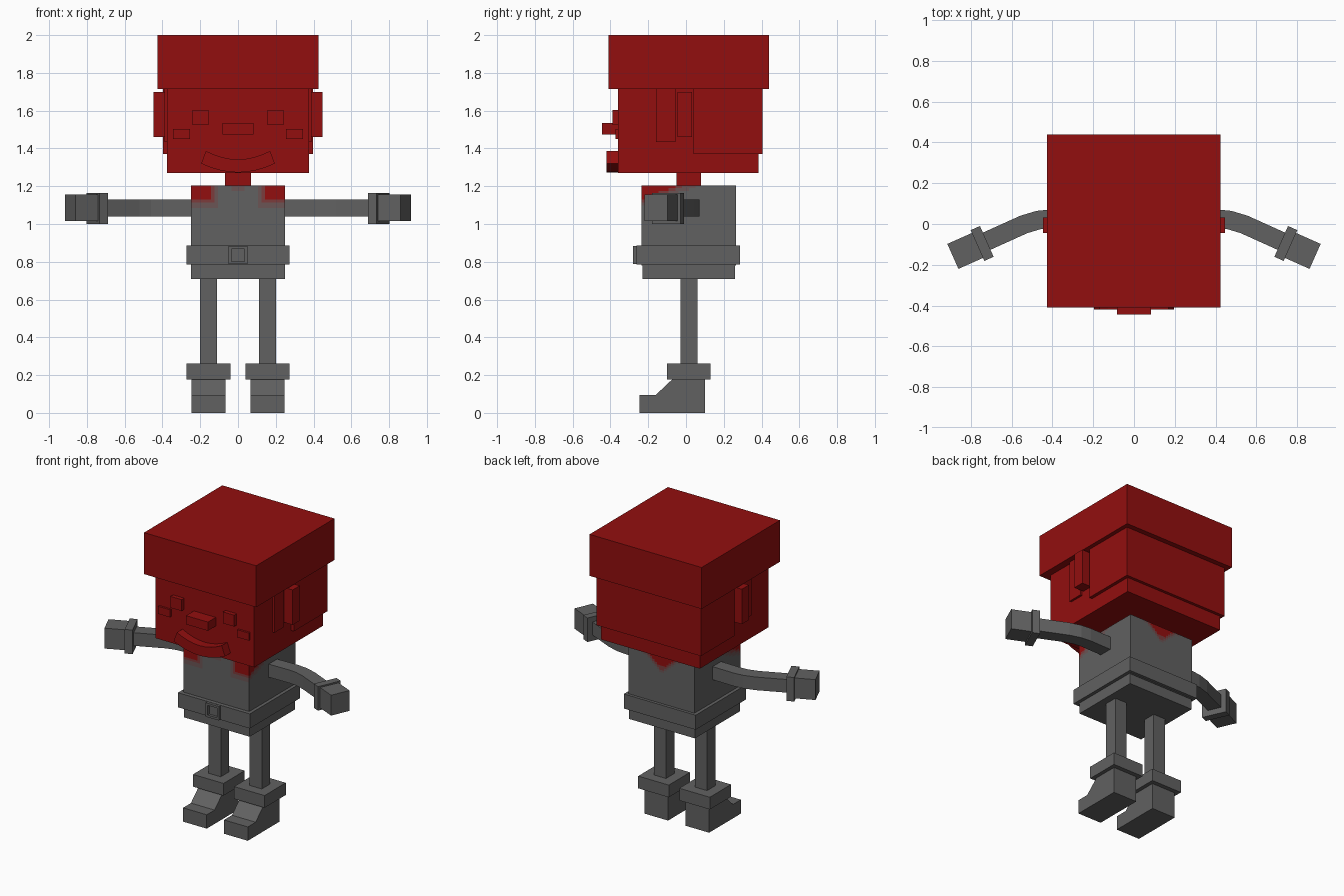
import bpy, bmesh, math
from mathutils import Matrix, Vector

if "Cube" in bpy.data.objects:
    bpy.data.objects.remove(bpy.data.objects["Cube"])


def material(name, rgb):
    m = bpy.data.materials.new(name)
    m.diffuse_color = (*rgb, 1)
    m.use_nodes = True
    m.node_tree.nodes["Principled BSDF"].inputs["Base Color"].default_value = m.diffuse_color
    return m


RED = material("red", (0.29, 0.0045, 0.0045))
GREY = material("grey", (0.120, 0.120, 0.120))
DUSTY = material("dusty_red", (0.20, 0.045, 0.045))
WARM = material("warm_grey", (0.145, 0.09, 0.09))


def finish(name, bm, mat):
    bmesh.ops.recalc_face_normals(bm, faces=bm.faces)
    me = bpy.data.meshes.new(name)
    bm.to_mesh(me)
    bm.free()
    me.materials.append(mat)
    ob = bpy.data.objects.new(name, me)
    bpy.context.collection.objects.link(ob)
    return ob


def box(name, x, y, z, mat, turn=0.0):
    """Box from (min, max) ranges, optionally turned about its vertical axis."""
    bm = bmesh.new()
    size = [b - a for a, b in (x, y, z)]
    mid = Vector([(a + b) / 2 for a, b in (x, y, z)])
    mat4 = Matrix.Translation(mid) @ Matrix.Rotation(turn, 4, 'Z') @ Matrix.Diagonal((*size, 1))
    bmesh.ops.create_cube(bm, size=1, matrix=mat4)
    return finish(name, bm, mat)


def skin(name, rings, mat):
    """Join equal-sized rings of points into a closed solid."""
    bm = bmesh.new()
    vs = [[bm.verts.new(p) for p in r] for r in rings]
    n = len(vs[0])
    for a, b in zip(vs, vs[1:]):
        for i in range(n):
            j = (i + 1) % n
            bm.faces.new((a[i], a[j], b[j], b[i]))
    bm.faces.new(vs[0])
    bm.faces.new(vs[-1])
    return finish(name, bm, mat)


# Head, hat and hair
box("hat", (-0.427, 0.425), (-0.41, 0.44), (1.715, 2.0), RED)
box("head", (-0.375, 0.375), (-0.36, 0.385), (1.27, 1.72), RED)
box("back_hair", (-0.397, 0.397), (0.04, 0.405), (1.37, 1.72), RED)
box("neck", (-0.068, 0.068), (-0.05, 0.08), (1.19, 1.28), RED)
box("nose", (-0.083, 0.083), (-0.445, -0.35), (1.475, 1.535), RED)

# Curved mouth
rings = []
for i in range(9):
    t = -1 + i / 4
    top = (0.17 * t, 1.342 + 0.045 * t * t)
    low = (0.195 * t, 1.273 + 0.047 * t * t)
    rings.append([(top[0], -0.42, top[1]), (top[0], -0.35, top[1]),
                  (low[0], -0.35, low[1]), (low[0], -0.42, low[1])])
skin("mouth", rings, RED)

# Torso with soft-edged collar patches
torso = box("torso", (-0.25, 0.25), (-0.235, 0.265), (0.78, 1.205), GREY)
for m in (RED, DUSTY, WARM):
    torso.data.materials.append(m)
bm = bmesh.new()
bm.from_mesh(torso.data)
bmesh.ops.subdivide_edges(bm, edges=bm.edges, cuts=27, use_grid_fill=True)
for f in bm.faces:
    x, y, z = f.calc_center_median()
    n = f.normal
    if n.z > 0.5:
        s = max(min(abs(x) - 0.13, -0.04 - y), 0.1 - math.hypot(x, y - 0.2))
    elif n.y < -0.5:
        s = min(abs(x) - 0.135, z - 1.125)
        if abs(x) < 0.04 and z > 1.18:
            s = max(s, -0.02)
    elif n.y > 0.5:
        s = z - 1.125 - 0.8 * abs(x)
    else:
        s = z - 1.125 - 0.38 * (y + 0.235)
    f.material_index = 1 if s > 0.005 else 2 if s > -0.012 else 3 if s > -0.035 else 0
bm.to_mesh(torso.data)
bm.free()

# Hips, belt and buckle
box("hips", (-0.25, 0.25), (-0.23, 0.26), (0.71, 0.79), GREY)
box("belt", (-0.273, 0.273), (-0.262, 0.285), (0.785, 0.885), GREY)
for s in (-1, 1):
    box("buckle_side", sorted((s * 0.035, s * 0.05)), (-0.28, -0.25), (0.787, 0.883), GREY)
    c = 0.835 + s * 0.0405
    box("buckle_bar", (-0.035, 0.035), (-0.28, -0.25), (c - 0.0075, c + 0.0075), GREY)

# Paired parts
ARM = [(0.24, 0.022), (0.41, 0.025), (0.47, 0.019), (0.54, -0.002), (0.735, -0.09)]
FOOT = [(0.10, 0), (-0.245, 0), (-0.245, 0.095), (-0.16, 0.095), (-0.07, 0.18), (0.10, 0.18)]
ANGLE = math.radians(-24)
for s, side in ((-1, "left"), (1, "right")):
    def sided(name, x, y, z, mat, turn=0.0):
        return box(f"{side}_{name}", sorted((s * x[0], s * x[1])), y, z, mat, s * turn)

    # Face and side details
    sided("eye", (0.157, 0.242), (-0.388, -0.35), (1.525, 1.603), RED)
    sided("cheek", (0.255, 0.345), (-0.374, -0.35), (1.45, 1.502), RED)
    sided("ear", (0.36, 0.447), (-0.045, 0.032), (1.46, 1.70), RED)
    sided("sideburn", (0.36, 0.39), (-0.16, -0.055), (1.435, 1.72), RED)

    # Bent arm
    pts = [Vector(p) for p in ARM]
    rings = []
    for i, p in enumerate(pts):
        d = (pts[min(i + 1, len(pts) - 1)] - pts[max(i - 1, 0)]).normalized()
        w = Vector((-d.y, d.x)) * 0.046
        a, b = p + w, p - w
        rings.append([(s * a.x, a.y, 1.04), (s * a.x, a.y, 1.13),
                      (s * b.x, b.y, 1.13), (s * b.x, b.y, 1.04)])
    skin(f"{side}_arm", rings, GREY)

    # Wrist cuff and hand, turned along the forearm
    sided("wrist_cuff", (0.72, 0.77), (-0.178, -0.013), (1.0, 1.165), GREY, ANGLE)
    hx, hy = 0.745 + 0.08 * math.cos(ANGLE), -0.095 + 0.08 * math.sin(ANGLE)
    sided("hand", (hx - 0.077, hx + 0.077), (hy - 0.067, hy + 0.067), (1.015, 1.155), GREY, ANGLE)

    # Leg, boot cuff and wedge-topped boot
    sided("leg", (0.11, 0.202), (-0.03, 0.06), (0.25, 0.72), GREY)
    sided("boot_cuff", (0.04, 0.272), (-0.10, 0.13), (0.178, 0.262), GREY)
    skin(f"{side}_boot", [[(s * x, y, z) for y, z in FOOT] for x in (0.066, 0.246)], GREY)
